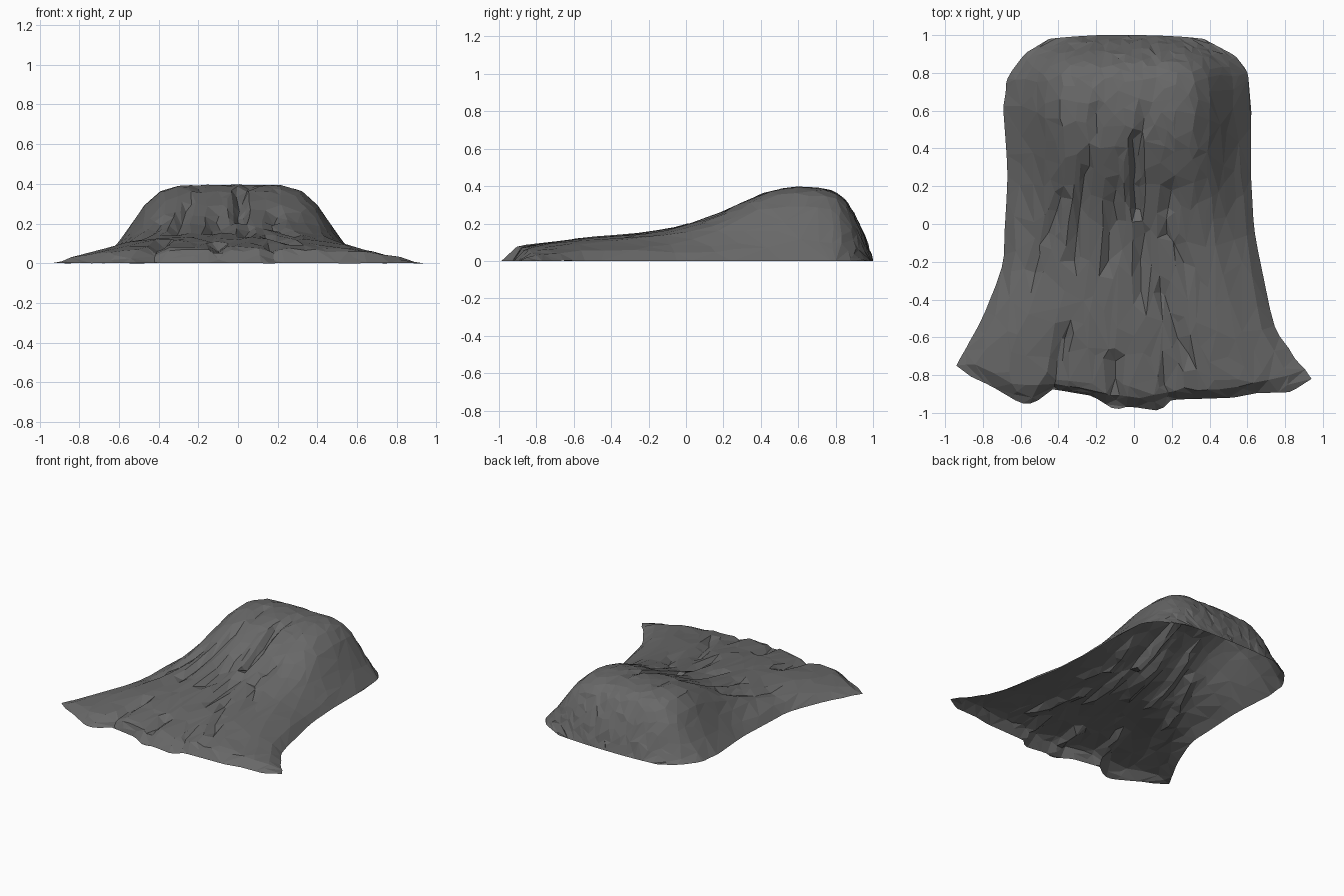
import bpy, bmesh, math, random
from mathutils import Vector

if "Cube" in bpy.data.objects:
    bpy.data.objects.remove(bpy.data.objects["Cube"])

random.seed(4)

# Rows from front to back: left y, right y, left x, right x, centre y, height, flatness
ROWS = [
    (-.75, -.82, -.94, .94, -.98, 0, 1),
    (-.71, -.77, -.915, .905, -.92, .07, 1),
    (-.62, -.66, -.87, .82, -.72, .10, 1),
    (-.49, -.54, -.80, .745, -.52, .128, 1),
    (-.23, -.28, -.70, .685, -.28, .148, .9),
    (-.05, -.05, -.685, .64, -.05, .185, .6),
    (.14, .14, -.675, .625, .14, .242, .3),
    (.28, .28, -.67, .62, .30, .315, .1),
    (.45, .45, -.68, .62, .45, .372, 0),
    (.60, .60, -.69, .62, .60, .397, 0),
    (.70, .72, -.68, .61, .74, .387, 0),
    (.77, .80, -.67, .60, .83, .345, 0),
    (.86, .86, -.61, .56, .90, .25, 0),
    (.92, .90, -.55, .52, .955, .13, 0),
    (.98, .98, -.45, .37, 1.0, 0, 0),
]
# Ragged front hem (x, y)
HEM = [(-.94, -.75), (-.86, -.81), (-.77, -.85), (-.6, -.95), (-.53, -.95), (-.43, -.875),
       (-.22, -.91), (-.1, -.985), (-.03, -.965), (.14, -.99), (.2, -.93), (.53, -.92),
       (.65, -.895), (.83, -.89), (.94, -.82)]
# Cross-section height by distance from the middle
HUMP = [(0, 1), (.4, .985), (.54, .92), (.66, .75), (.85, .3), (1, 0)]
FLAT = [(0, 1), (.45, .95), (.7, .82), (.92, .4), (1, 0)]
# Folds: start x, y, end x, y, depth
FOLDS = [
    (.01, .45, .01, .08, .06), (-.25, .32, -.32, -.2, .03), (-.2, .6, -.2, .47, .02),
    (-.1, .18, -.13, -.2, .03), (-.07, .05, -.08, -.15, .025), (-.38, .14, -.53, -.25, .03),
    (.06, .6, .04, .48, .02), (.05, -.05, .03, -.35, .03), (.18, -.05, .29, -.25, .025),
    (.13, -.32, .28, -.7, .03), (-.36, -.55, -.43, -.87, .04), (.19, .2, .18, .05, .03),
    (-.1, -.7, -.1, -.97, .04), (.17, -.75, .17, -.95, .03),
]
COLS, STEPS = 48, 3


def sample(pts, x):
    for (a, p), (b, q) in zip(pts, pts[1:]):
        if x <= b:
            return p + (q - p) * max(0, (x - a) / (b - a))
    return pts[-1][1]


def smooth_row(i, t):
    p = [ROWS[min(max(i + k, 0), len(ROWS) - 1)] for k in (-1, 0, 1, 2)]
    if i == 0:
        return [b + (c - b) * t for b, c in zip(p[1], p[2])]
    return [b + .5 * t * (c - a + t * (2 * a - 5 * b + 4 * c - d + t * (3 * (b - c) + d - a)))
            for a, b, c, d in zip(*p)]


def fold_depth(x, y):
    total = 0
    for x0, y0, x1, y1, depth in FOLDS:
        a, d = Vector((x0, y0)), Vector((x1 - x0, y1 - y0))
        t = min(1, max(0, (Vector((x, y)) - a).dot(d) / d.length_squared))
        gap = (Vector((x, y)) - a - d * t).length
        total += depth * max(0, 1 - gap / .045)
    return total


# Draped shell, open underneath
bm = bmesh.new()
grid = []
n = (len(ROWS) - 1) * STEPS
for j in range(n + 1):
    i, k = divmod(j, STEPS)
    yl, yr, xl, xr, yc, h, flat = smooth_row(i, k / STEPS)
    hem = max(0, 1 - j / (STEPS * 2))
    edge_row = j in (0, n)
    line = []
    for c in range(COLS + 1):
        u = c / COLS * 2 - 1
        edge = edge_row or c in (0, COLS)
        if not edge:
            u += random.uniform(-.012, .012)
        x = (xl + xr) / 2 + u * (xr - xl) / 2
        y = yc + ((yl if u < 0 else yr) - yc) * abs(u) ** 2.5
        if hem > 0:
            y += hem * (sample(HEM, x) + .075 * j / STEPS - y)
        z = h * (sample(HUMP, abs(u)) * (1 - flat) + sample(FLAT, abs(u)) * flat)
        if not edge:
            z -= fold_depth(x, y)
            z += random.uniform(-.004, .003)
            y += random.uniform(-.006, .006)
        line.append(bm.verts.new((x, y, 0 if edge else max(.004, z))))
    grid.append(line)
for a, b in zip(grid, grid[1:]):
    for c in range(COLS):
        bm.faces.new((a[c], a[c + 1], b[c + 1], b[c]))

mesh = bpy.data.meshes.new("rock_mound")
bm.to_mesh(mesh)
bm.free()
mound = bpy.data.objects.new("rock_mound", mesh)
bpy.context.collection.objects.link(mound)

# Irregular low-poly facets
dec = mound.modifiers.new("facets", 'DECIMATE')
dec.ratio = .25

# Dark grey stone
stone = bpy.data.materials.new("dark_grey")
stone.diffuse_color = (.14, .14, .14, 1)
stone.use_nodes = True
stone.node_tree.nodes["Principled BSDF"].inputs["Base Color"].default_value = stone.diffuse_color
mesh.materials.append(stone)
